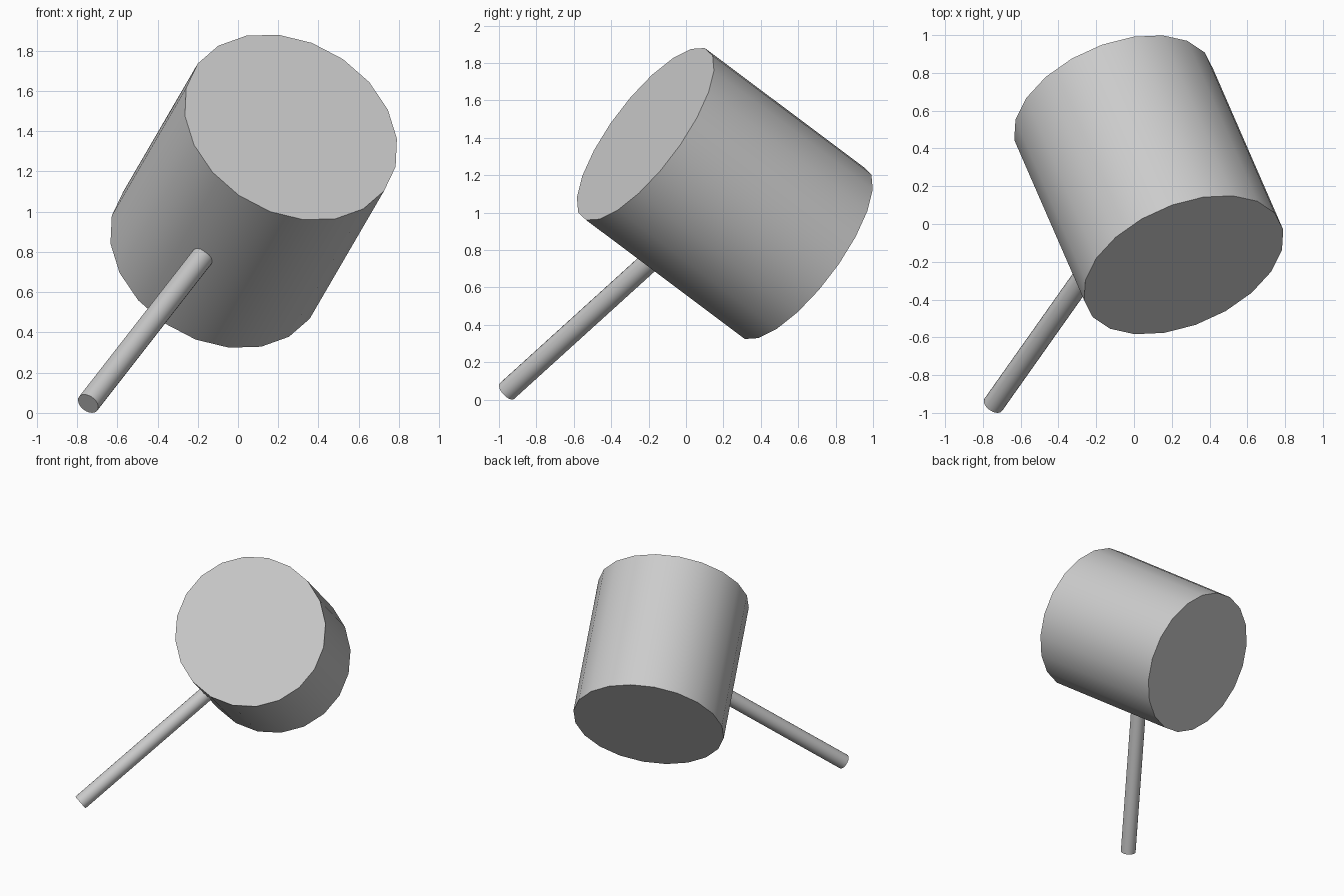
import bpy
import math
from mathutils import Matrix, Vector

if "Cube" in bpy.data.objects:
    bpy.data.objects.remove(bpy.data.objects["Cube"])


def rod(name, a, b, radius, sides, phase):
    """Capped cylinder from a to b; phase turns its first corner about the axis."""
    a, b = Vector(a), Vector(b)
    axis = (b - a).normalized()
    e1 = Vector((0, 0, 1)).cross(axis).normalized()
    e2 = axis.cross(e1)
    frame = Matrix((e1, e2, axis)).transposed().to_4x4()
    bpy.ops.mesh.primitive_cylinder_add(vertices=sides, radius=radius,
                                        depth=(b - a).length)
    ob = bpy.context.object
    ob.name = name
    # Blender puts the first corner on +Y of the local circle
    turn = Matrix.Rotation(math.radians(phase - 90), 4, 'Z')
    ob.matrix_world = Matrix.Translation((a + b) / 2) @ frame @ turn
    bpy.ops.object.shade_smooth_by_angle(angle=math.radians(30))
    return ob


# Mallet head: broad drum, tilted
back, front = Vector((-0.107, 0.632, 0.784)), Vector((0.263, -0.217, 1.42))
rod("mallet_head", back, front, 0.562, 20, -7.1)

# Handle: thin rod aimed at the middle of the head, ending inside it
foot = Vector((-0.745, -0.957, 0.046))
middle = (back + front) / 2
rod("handle", foot, foot.lerp(middle, 0.75), 0.057, 20, 0)
